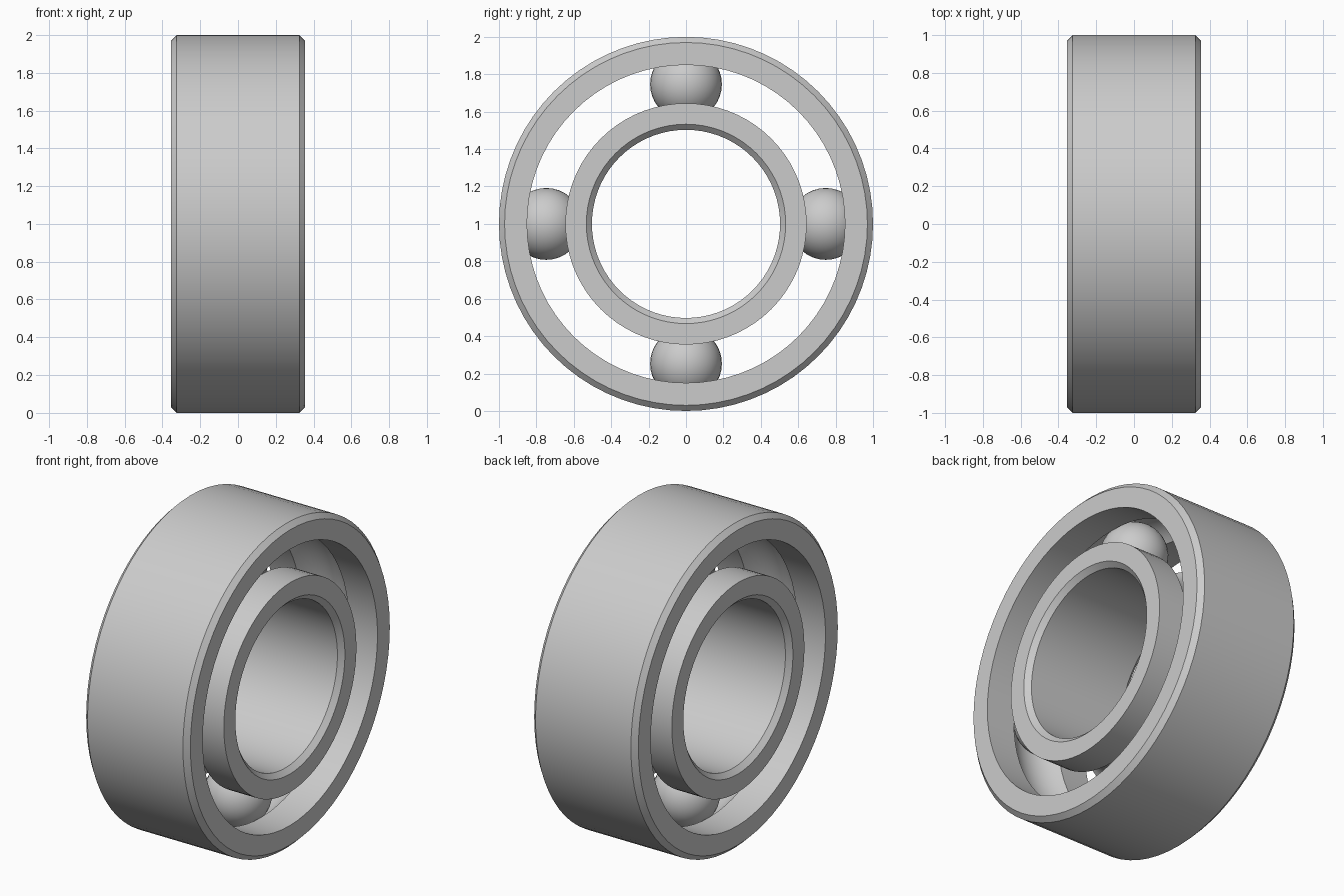
import bpy, bmesh, math
from mathutils import Vector, Matrix

cube = bpy.data.objects.get("Cube")
if cube:
    bpy.data.objects.remove(cube, do_unlink=True)

AXIS_Z = 1.0        # height of the bearing axis
HALF = 0.355        # half width of both rings
PITCH = 0.747       # radius of the ball circle
BALL = 0.192        # ball radius
SEGMENTS = 72

steel = bpy.data.materials.new("grey_steel")
steel.use_nodes = True
grey = (0.6, 0.6, 0.6, 1)
steel.diffuse_color = grey
steel.node_tree.nodes["Principled BSDF"].inputs["Base Color"].default_value = grey


def finish(name, bm):
    bmesh.ops.recalc_face_normals(bm, faces=bm.faces)
    mesh = bpy.data.meshes.new(name)
    bm.to_mesh(mesh)
    bm.free()
    mesh.materials.append(steel)
    obj = bpy.data.objects.new(name, mesh)
    bpy.context.collection.objects.link(obj)
    bpy.ops.object.select_all(action='DESELECT')
    obj.select_set(True)
    bpy.context.view_layer.objects.active = obj
    bpy.ops.object.shade_smooth_by_angle(angle=math.radians(25))
    return obj


def ring(name, plain_r, race_r, chamfer):
    """Revolve a section: chamfered plain side, ball groove on the race side."""
    out = 1 if plain_r > race_r else -1
    section = [(-HALF, race_r), (-HALF, plain_r - out * chamfer),
               (-HALF + chamfer, plain_r), (HALF - chamfer, plain_r),
               (HALF, plain_r - out * chamfer), (HALF, race_r)]
    # circular groove that seats the balls
    reach = math.acos(abs(race_r - PITCH) / BALL)
    for i in range(13):
        a = reach * (1 - i / 6)
        section.append((BALL * math.sin(a), PITCH + out * BALL * math.cos(a)))
    bm = bmesh.new()
    verts = [bm.verts.new((x, 0, AXIS_Z + r)) for x, r in section]
    edges = [bm.edges.new((v, verts[i - 1])) for i, v in enumerate(verts)]
    bmesh.ops.spin(bm, geom=verts + edges, cent=(0, 0, AXIS_Z), axis=(1, 0, 0),
                   angle=math.tau, steps=SEGMENTS, use_merge=True)
    bmesh.ops.remove_doubles(bm, verts=bm.verts, dist=0.0001)
    return finish(name, bm)


# Rings
ring("outer_ring", 1.0, 0.85, 0.03)
ring("inner_ring", 0.503, 0.645, 0.03)

# Balls at the four quarters
for i, place in enumerate(("back", "top", "front", "bottom")):
    a = i * math.pi / 2
    centre = Vector((0, PITCH * math.cos(a), AXIS_Z + PITCH * math.sin(a)))
    bm = bmesh.new()
    bmesh.ops.create_uvsphere(bm, u_segments=32, v_segments=18, radius=BALL,
                              matrix=Matrix.Translation(centre))
    finish(place + "_ball", bm)
